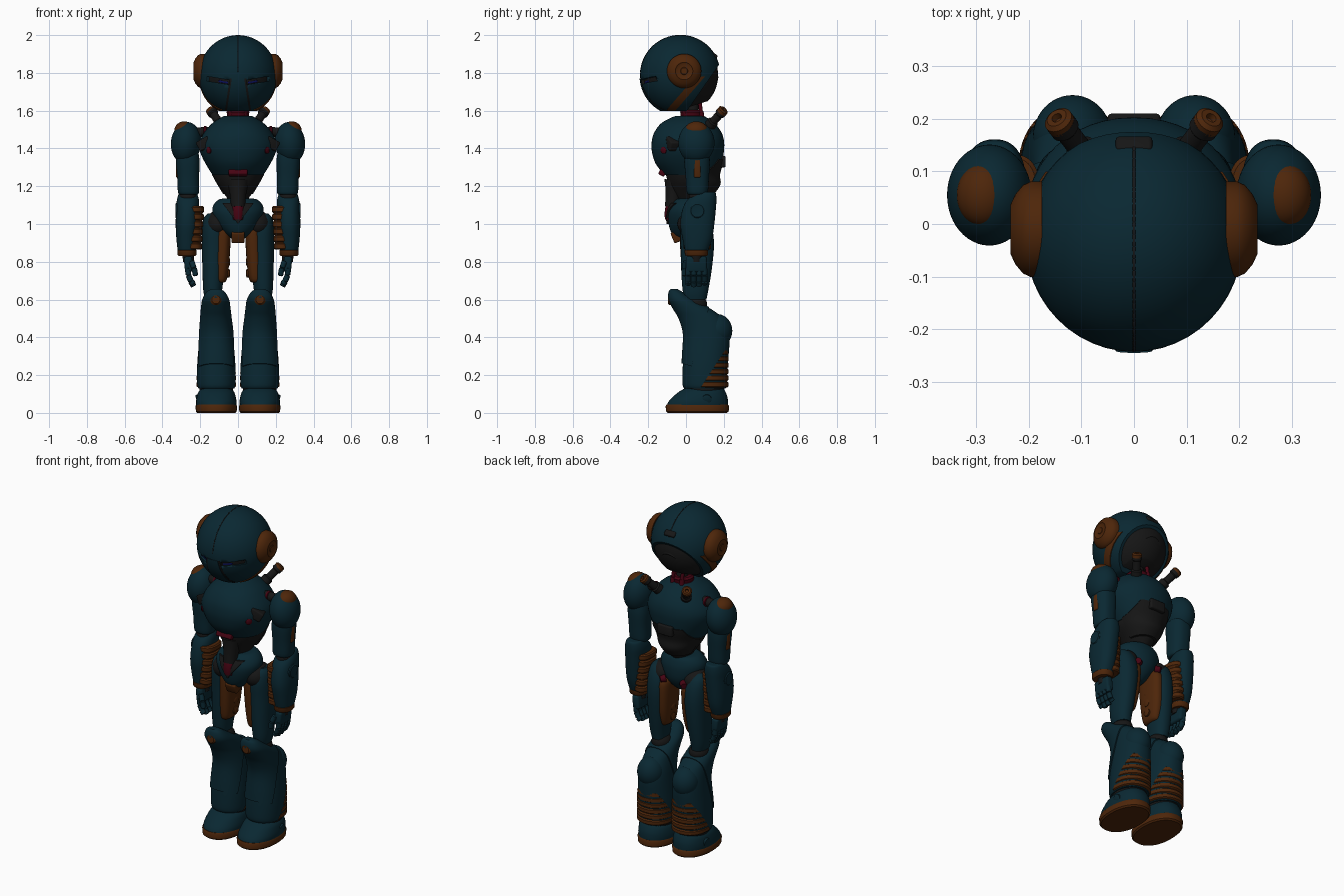
import bpy, bmesh, math
from mathutils import Matrix, Vector, Euler

def mat(name, c):
    m = bpy.data.materials.new(name)
    m.diffuse_color = (*c, 1)
    return m

TEAL = mat("teal", (0.003, 0.021, 0.032))
BROWN = mat("brown", (0.075, 0.019, 0.003))
DARK = mat("charcoal", (0.008, 0.008, 0.008))
RED = mat("red", (0.06, 0.001, 0.006))
BLUE = mat("blue", (0.003, 0.005, 0.1))

def add(name, bm, m, mirror=False):
    bmesh.ops.recalc_face_normals(bm, faces=bm.faces)
    me = bpy.data.meshes.new(name)
    bm.to_mesh(me)
    bm.free()
    me.materials.append(m)
    ob = bpy.data.objects.new(name, me)
    bpy.context.collection.objects.link(ob)
    if mirror:
        ob.modifiers.new("mirror", 'MIRROR')
    return ob

def blend(a, b, c, d, t):
    return 0.5 * (2*b + (c-a)*t + (2*a-5*b+4*c-d)*t*t + (3*b-a-3*c+d)*t**3)

def loft(name, m, secs, mirror=False, p=2.0, sub=4, n=48, M=Matrix()):
    # sections: (height, centre x, centre y, radius x, radius y)
    rows = []
    for i in range(len(secs) - 1):
        q = [secs[max(i-1, 0)], secs[i], secs[i+1], secs[min(i+2, len(secs)-1)]]
        rows += [[blend(*v, k/sub) for v in zip(*q)] for k in range(sub)] if sub > 1 else [secs[i]]
    rows.append(secs[-1])
    bm, rings = bmesh.new(), []
    for z, cx, cy, rx, ry in rows:
        ring = []
        for k in range(n):
            c, s = math.cos(k*math.tau/n), math.sin(k*math.tau/n)
            x = math.copysign(abs(c)**(2/p), c) * rx + cx
            y = math.copysign(abs(s)**(2/p), s) * ry + cy
            ring.append(bm.verts.new(M @ Vector((x, y, z))))
        rings.append(ring)
    for a, b in zip(rings, rings[1:]):
        for k in range(n):
            bm.faces.new((a[k], a[(k+1) % n], b[(k+1) % n], b[k]))
    bm.faces.new(rings[0])
    bm.faces.new(rings[-1])
    return add(name, bm, m, mirror)

def tube(name, m, a, b, prof, mirror=False, n=32):
    # turned part from a to b; profile: (fraction of length, radius)
    a, d = Vector(a), Vector(b) - Vector(a)
    M = Matrix.Translation(a) @ d.to_track_quat('Z', 'Y').to_matrix().to_4x4()
    return loft(name, m, [(t*d.length, 0, 0, r, r) for t, r in prof], mirror, sub=1, n=n, M=M)

def ball(name, m, c, r, mirror=False, rot=(0, 0, 0)):
    bm = bmesh.new()
    bmesh.ops.create_uvsphere(bm, u_segments=48, v_segments=28, radius=1)
    bm.transform(Matrix.LocRotScale(Vector(c), Euler(rot), Vector(r)))
    return add(name, bm, m, mirror)

def box(name, m, c, size, mirror=False, rot=(0, 0, 0), bevel=0.008):
    bm = bmesh.new()
    bmesh.ops.create_cube(bm, size=1)
    bm.transform(Matrix.Diagonal((*size, 1)))
    if bevel:
        bmesh.ops.bevel(bm, geom=bm.edges[:], offset=bevel, segments=3, profile=0.5, affect='EDGES')
    bm.transform(Matrix.LocRotScale(Vector(c), Euler(rot), None))
    return add(name, bm, m, mirror)

def wire(name, m, pts, r, mirror=False):
    for i, (a, b) in enumerate(zip(pts, pts[1:])):
        tube(f"{name}_{i+1}", m, a, b, [(-.08, r*.6), (0, r), (.9, r*.95), (1, r*.6)], mirror, 16)

def cut(ob, *planes):
    # each plane (point, normal) removes what lies on the normal's side
    bm = bmesh.new()
    bm.from_mesh(ob.data)
    for co, no in planes:
        g = bm.verts[:] + bm.edges[:] + bm.faces[:]
        res = bmesh.ops.bisect_plane(bm, geom=g, plane_co=co, plane_no=no, clear_outer=True)
        edges = [e for e in res["geom_cut"] if isinstance(e, bmesh.types.BMEdge)]
        if edges:
            bmesh.ops.edgeloop_fill(bm, edges=edges)
    bmesh.ops.recalc_face_normals(bm, faces=bm.faces)
    bm.to_mesh(ob.data)
    bm.free()
    return ob

def grow(secs, d):
    return [(z, x, y, rx+d, ry+d) for z, x, y, rx, ry in secs]

# Head: shell, dark core, visor slot, mask, jaw bands, ear discs
HC = (0, -0.03, 1.787)
BASE = ((0, 0, 1.598), (0, 0, -1))
def skull(name, m, r, *planes, mirror=False):
    return cut(ball(name, m, HC, (r*.97, r, r), mirror), BASE, *planes)

shell = skull("head_shell", TEAL, .213, ((0, .1, 1.735), (0, .82, -.57)))
skull("head_core", DARK, .2, ((0, .05, 1.63), (0, .3, -.95)))
slot = box("visor_cutter", DARK, (.088, -.22, 1.757), (.155, .14, .024), True, (0, -.16, 0), 0)
slot.hide_render = True
slot.display_type = 'WIRE'
b = shell.modifiers.new("visor", 'BOOLEAN')
b.object, b.operation = slot, 'DIFFERENCE'
box("eye", BLUE, (.075, -.203, 1.752), (.055, .016, .012), True, (0, -.16, .35), .003)
for nm, m, r, w in (("mask_groove", DARK, .2138, .047), ("mask_ridge", TEAL, .2165, .036)):
    skull(nm, m, r, ((w, 0, 1.75), (1, 0, .15)), ((-w, 0, 1.75), (-1, 0, .15)),
          ((0, 0, 1.77), (0, 0, 1)), ((0, -.1, 1.7), (0, 1, 0)))
skull("jaw_band", BROWN, .217, ((0, -.08, 1.63), (0, -.757, .655)), ((0, -.03, 1.63), (0, .757, -.655)),
      ((.085, 0, 0), (-1, 0, 0)), ((0, 0, 1.78), (0, 0, 1)), mirror=True)
tube("ear_disc", BROWN, (.175, -.01, 1.81), (.235, -.01, 1.81),
     [(0, .091), (.35, .091), (.6, .084), (.85, .066), (1, .046), (.95, .042), (.95, .02), (1, .017), (1, .004)], True, 48)
arc = [(0, HC[1] + .2115*math.cos(t), HC[2] + .2115*math.sin(t))
       for t in [math.radians(25 + 150*k/24) for k in range(25)]]
wire("crown_seam", DARK, arc, .003)
box("crown_clip", DARK, (0, .148, 1.89), (.07, .026, .035), rot=(.9, 0, 0))
tube("nape_hub", DARK, (0, .08, 1.755), (0, .145, 1.722), [(0, .075), (.8, .075), (1, .06), (1, .03), (.9, .025)])

# Neck
tube("neck_core", DARK, (0, .04, 1.53), (0, .03, 1.68), [(0, .035), (1, .03)])
tube("neck_ring", RED, (0, .03, 1.555), (0, .03, 1.603), [(0, .058), (.2, .066), (.4, .058), (.6, .058), (.8, .062), (1, .052)])
tube("neck_rod", RED, (.035, .0, 1.57), (.035, -.01, 1.65), [(0, .014), (1, .014)], True)
tube("neck_rear_rod", RED, (.03, .085, 1.55), (.03, .07, 1.67), [(0, .014), (.4, .014), (.4, .01), (1, .01)], True)

# Torso
chest = [(1.26, 0, .03, .135, .145), (1.32, 0, .015, .172, .176), (1.38, 0, .01, .2, .19), (1.43, 0, .01, .205, .192),
         (1.48, 0, .01, .182, .18), (1.53, 0, .01, .14, .145), (1.56, 0, .015, .096, .1), (1.572, 0, .02, .072, .075)]
loft("chest", TEAL, chest, p=2.1)
loft("abdomen", DARK, [(1.12, 0, .03, .045, .07), (1.17, 0, .035, .08, .11), (1.23, 0, .04, .122, .138), (1.28, 0, .03, .135, .14)])
cut(loft("back_panel", DARK, [(1.16, 0, .06, .08, .09), (1.21, 0, .055, .11, .128)] + grow(chest, .005)[:4], p=2.1),
    ((0, .06, 0), (0, -1, 0)), ((.12, 0, 1.3), (1, 0, .5)), ((-.12, 0, 1.3), (-1, 0, .5)), ((0, 0, 1.345), (0, 0, 1)))
box("back_vent", DARK, (0, .19, 1.33), (.1, .04, .06))
box("chest_badge", RED, (0, -.125, 1.272), (.1, .035, .034), rot=(-.5, 0, 0))
tube("chest_port", RED, (.13, -.1, 1.39), (.16, -.122, 1.39), [(0, .018), (.9, .018), (1, .012)], True)
box("armpit_joint", DARK, (.165, -.05, 1.425), (.075, .1, .055), True, (0, .5, .4))
tube("shoulder_axle", DARK, (.1, .04, 1.49), (.25, .05, 1.485), [(0, .028), (1, .024)], True)
tube("shoulder_ring", RED, (.165, .045, 1.487), (.182, .046, 1.487), [(0, .026), (.2, .031), (.8, .031), (1, .026)], True)
tube("exhaust_pipe", DARK, (.085, .12, 1.515), (.142, .195, 1.6),
     [(0, .03), (.3, .03), (.35, .022), (.75, .022), (.8, .028), (.95, .028)], True)
tube("exhaust_cap", BROWN, (.137, .188, 1.592), (.147, .202, 1.608), [(0, .028), (.7, .028), (1, .02), (1, .01), (.5, .008)], True)

# Waist and pelvis
tube("waist_column", DARK, (0, -.055, 1.23), (0, -.075, 1.09), [(0, .06), (.4, .045), (1, .036)])
tube("waist_piston", RED, (0, -.072, 1.11), (0, -.085, 1.02), [(0, .028), (.3, .034), (.7, .034), (1, .026)])
tube("waist_spine", DARK, (0, .03, 1.0), (0, .03, 1.2), [(0, .07), (.5, .05), (1, .07)])
loft("pelvis", TEAL, [(.92, 0, .01, .03, .05), (.95, 0, .01, .07, .085), (1.0, 0, .015, .112, .107), (1.06, 0, .015, .135, .112),
                      (1.1, 0, .02, .13, .1), (1.13, 0, .025, .1, .08), (1.135, 0, .025, .06, .05)])
for s, side in ((1, "left"), (-1, "right")):
    cut(loft(f"pelvis_inset_{side}", DARK, [(1.0, 0, .01, .114, .113), (1.06, 0, .012, .138, .118), (1.11, 0, .015, .125, .1)]),
        ((0, .0, 0), (0, 1, 0)), ((0, 0, 1.0), (s, 0, -.75)), ((0, 0, 0), (-s, 0, 0)))
box("pelvis_keel", BROWN, (0, -.035, .94), (.07, .08, .06), rot=(.4, 0, 0))
ball("hip_joint", DARK, (.105, .04, 1.0), (.07, .085, .07), True)
tube("hip_bolt", RED, (.06, .11, .99), (.08, .132, .985), [(0, .022), (1, .017)], True)

# Arms
ball("shoulder_pad", TEAL, (.275, .055, 1.43), (.08, .096, .11), True, (0, -.1, 0))
ball("shoulder_cap", BROWN, (.287, .055, 1.497), (.05, .06, .046), True, (0, .25, 0))
loft("upper_arm", TEAL, [(1.155, .262, .06, .045, .045), (1.17, .262, .06, .056, .056), (1.25, .264, .06, .058, .062),
                         (1.34, .266, .058, .062, .068), (1.42, .268, .055, .05, .06)], True, 2.4)
box("upper_arm_strip", BROWN, (.314, .06, 1.295), (.028, .036, .1), True)
ball("elbow", DARK, (.265, .065, 1.14), (.045, .05, .05), True)
loft("forearm", TEAL, [(.835, .27, .055, .038, .05), (.85, .27, .055, .047, .058), (.92, .272, .06, .054, .078), (1.0, .27, .06, .06, .09),
                       (1.08, .267, .07, .06, .088), (1.13, .265, .085, .058, .076), (1.165, .265, .105, .045, .052), (1.17, .265, .11, .03, .035)], True, 2.3)
tube("elbow_disc", TEAL, (.29, .06, 1.07), (.332, .06, 1.07), [(0, .04), (.9, .04), (1, .034), (.97, .028), (.97, .004)], True)
ribs = []
for k in range(6):
    z = .865 + .039*k
    ribs += [(z, .23, .06, .034 + .002*k, .065), (z+.006, .23, .06, .041 + .002*k, .072),
             (z+.028, .23, .06, .041 + .002*k, .072), (z+.034, .23, .06, .034 + .002*k, .065)]
loft("forearm_ribs", BROWN, ribs, True, 2.5, 1)
loft("wrist_band", BROWN, [(.83, .27, .055, .045, .055), (.838, .27, .055, .05, .061), (.86, .27, .055, .051, .063), (.868, .27, .055, .045, .056)], True, 2.3, 1)

# Hands
tube("wrist", DARK, (.265, .055, .85), (.262, .055, .8), [(0, .032), (1, .028)], True)
box("palm", TEAL, (.262, .055, .787), (.044, .112, .082), True, (0, .1, 0), .012)
for i, y in enumerate((.012, .041, .07, .098)):
    e = .012 * abs(i - 1.4)
    wire(f"finger_{i+1}", TEAL, [(.266, y, .765), (.262, y, .727), (.248, y, .695), (.235, y, .664 + e)], .0155, True)
wire("thumb", TEAL, [(.245, .0, .8), (.232, -.01, .765), (.224, -.008, .725)], .015, True)

# Thighs and knees
loft("thigh", TEAL, [(.6, .132, .05, .042, .058), (.65, .134, .05, .05, .068), (.75, .13, .055, .058, .08), (.88, .125, .06, .066, .088),
                     (.97, .125, .055, .066, .085), (1.03, .13, .05, .052, .065), (1.055, .132, .045, .028, .035)], True, 2.2)
loft("inner_thigh", BROWN, [(.69, .095, .045, .02, .045), (.71, .092, .045, .034, .06), (.8, .086, .05, .04, .076),
                            (.94, .08, .05, .042, .083), (.98, .078, .045, .035, .07), (.99, .078, .045, .025, .05)], True, 2.6)
for i, z in enumerate((.74, .8, .86)):
    tube(f"inner_thigh_stud_{i+1}", BROWN, (.055, .05, z), (.042, .05, z), [(0, .022), (.7, .022), (1, .014)], True)
ball("knee_joint", DARK, (.125, .05, .575), (.055, .062, .05), True)
tube("knee_disc", BROWN, (.117, -.05, .6), (.117, -.096, .6), [(0, .03), (.85, .03), (1, .022)], True)

# Shins
shin = [(.13, .115, .1, .095, .11), (.15, .115, .1, .101, .118), (.22, .115, .1, .102, .118), (.3, .115, .105, .098, .12),
        (.42, .115, .11, .086, .12), (.5, .117, .08, .077, .113), (.55, .118, .035, .072, .097),
        (.6, .118, -.025, .064, .063), (.64, .118, -.055, .042, .03), (.655, .118, -.063, .018, .012)]
loft("shin", TEAL, shin, True, 2.2)
cut(loft("shin_guard", TEAL, grow(shin, .007), True, 2.2), ((0, .075, .4), (0, 1, -.3)), ((0, 0, .255), (0, -.3, -1)))
ball("calf", TEAL, (.117, .165, .435), (.075, .08, .088), True)
calf = []
for k in range(7):
    z = .135 + .034*k
    calf += [(z, .115, .102, .097, .116), (z+.006, .115, .102, .105, .124), (z+.025, .115, .102, .105, .124), (z+.031, .115, .102, .097, .116)]
cut(loft("calf_ribs", BROWN, calf, True, 2.2, 1), ((0, .075, .13), (0, -.23, .15)))

# Feet
loft("ankle", DARK, [(.1, .115, .095, .088, .1), (.14, .115, .1, .09, .105)], True, sub=1)
loft("foot", TEAL, [(.038, .115, .06, .106, .162), (.06, .115, .065, .107, .157), (.085, .115, .075, .103, .144),
                    (.11, .115, .085, .095, .125), (.128, .115, .095, .08, .105)], True, 2.2)
loft("sole", BROWN, [(0, .115, .06, .1, .157), (.008, .115, .06, .108, .166), (.036, .115, .06, .11, .168), (.044, .115, .06, .105, .163)], True, 2.2, 1)
tube("ankle_disc", TEAL, (.19, .11, .078), (.221, .11, .07), [(0, .025), (.9, .025), (1, .018)], True)

# Smooth shading with sharp creases kept
for ob in bpy.context.collection.objects:
    ob.data.shade_smooth()
    ob.data.set_sharp_from_angle(angle=math.radians(38))
